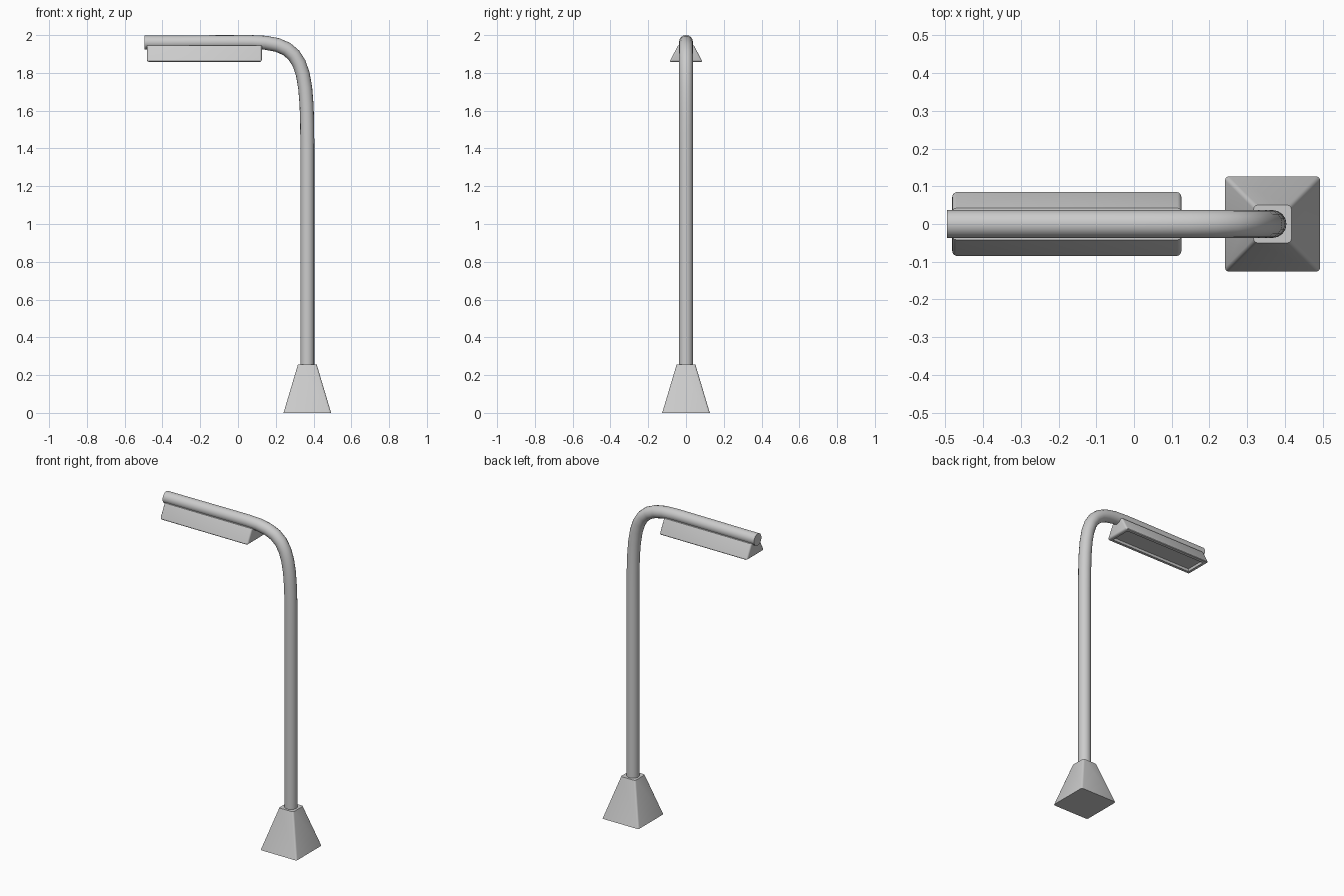
import bpy, bmesh
from math import radians

if "Cube" in bpy.data.objects:
    bpy.data.objects.remove(bpy.data.objects["Cube"], do_unlink=True)

grey = bpy.data.materials.new("painted_grey_metal")
grey.use_nodes = True
COLOUR = (0.6, 0.6, 0.6, 1)
grey.diffuse_color = COLOUR
grey.node_tree.nodes["Principled BSDF"].inputs["Base Color"].default_value = COLOUR

POLE_X = 0.367
POLE_RADIUS = 0.037


def finish(obj, angle=30):
    """Give the object its material and smooth shading with sharp edges."""
    obj.data.materials.clear()
    obj.data.materials.append(grey)
    bpy.ops.object.select_all(action="DESELECT")
    obj.select_set(True)
    bpy.context.view_layer.objects.active = obj
    bpy.ops.object.shade_smooth_by_angle(angle=radians(angle))


def tapered_box(name, centre, z0, z1, bottom, top):
    """Box whose half sizes change from bottom to top; returns object and bmesh."""
    bm = bmesh.new()
    bmesh.ops.create_cube(bm, size=2)
    for v in bm.verts:
        half = top if v.co.z > 0 else bottom
        v.co = (centre + v.co.x * half[0], v.co.y * half[1], z1 if v.co.z > 0 else z0)
    obj = bpy.data.objects.new(name, bpy.data.meshes.new(name))
    bpy.context.collection.objects.link(obj)
    return obj, bm


def store(obj, bm):
    bmesh.ops.recalc_face_normals(bm, faces=bm.faces)
    bm.to_mesh(obj.data)
    bm.free()
    finish(obj)


# Base: square pyramid stump with softened corner edges
base, bm = tapered_box("base", POLE_X, 0, 0.255, (0.126, 0.126), (0.05, 0.05))
corners = [e for e in bm.edges if abs(e.verts[0].co.z - e.verts[1].co.z) > 0.1]
bmesh.ops.bevel(bm, geom=corners, offset=0.01, segments=3, affect="EDGES", profile=0.5)
store(base, bm)

# Lamp housing: trapezoid with rounded edges and a recessed panel below
lamp, bm = tapered_box("lamp_housing", -0.178, 1.858, 1.945, (0.304, 0.088), (0.304, 0.042))
edges = [e for e in bm.edges if min(v.co.z for v in e.verts) < 1.9]
bmesh.ops.bevel(bm, geom=edges, offset=0.011, segments=3, affect="EDGES", profile=0.5)
bm.normal_update()
under = max((f for f in bm.faces if f.normal.z < -0.9), key=lambda f: f.calc_area())
bmesh.ops.inset_region(bm, faces=[under], thickness=0.018)
bmesh.ops.inset_region(bm, faces=[under], thickness=0.006, depth=-0.014)
store(lamp, bm)

# Pole and arm: one tube swept along a bent path
curve = bpy.data.curves.new("pole", "CURVE")
curve.dimensions = "3D"
curve.bevel_depth = POLE_RADIUS
curve.bevel_resolution = 6
curve.resolution_u = 10
curve.use_fill_caps = True
path = [  # handle before, point, handle after, all as (x, z)
    ((POLE_X, 0.2), (POLE_X, 0.24), (POLE_X, 0.6)),
    ((POLE_X, 1.1), (POLE_X, 1.4), (POLE_X, 1.85)),
    ((0.35, 1.963), (0.07, 1.963), (-0.1, 1.963)),
    ((-0.3, 1.961), (-0.496, 1.961), (-0.6, 1.961)),
]
spline = curve.splines.new("BEZIER")
spline.bezier_points.add(len(path) - 1)
for bp, (before, point, after) in zip(spline.bezier_points, path):
    bp.handle_left_type = bp.handle_right_type = "FREE"
    bp.handle_left = (before[0], 0, before[1])
    bp.co = (point[0], 0, point[1])
    bp.handle_right = (after[0], 0, after[1])
pole = bpy.data.objects.new("pole", curve)
bpy.context.collection.objects.link(pole)
bpy.ops.object.select_all(action="DESELECT")
pole.select_set(True)
bpy.context.view_layer.objects.active = pole
bpy.ops.object.convert(target="MESH")
finish(bpy.context.view_layer.objects.active, 40)
